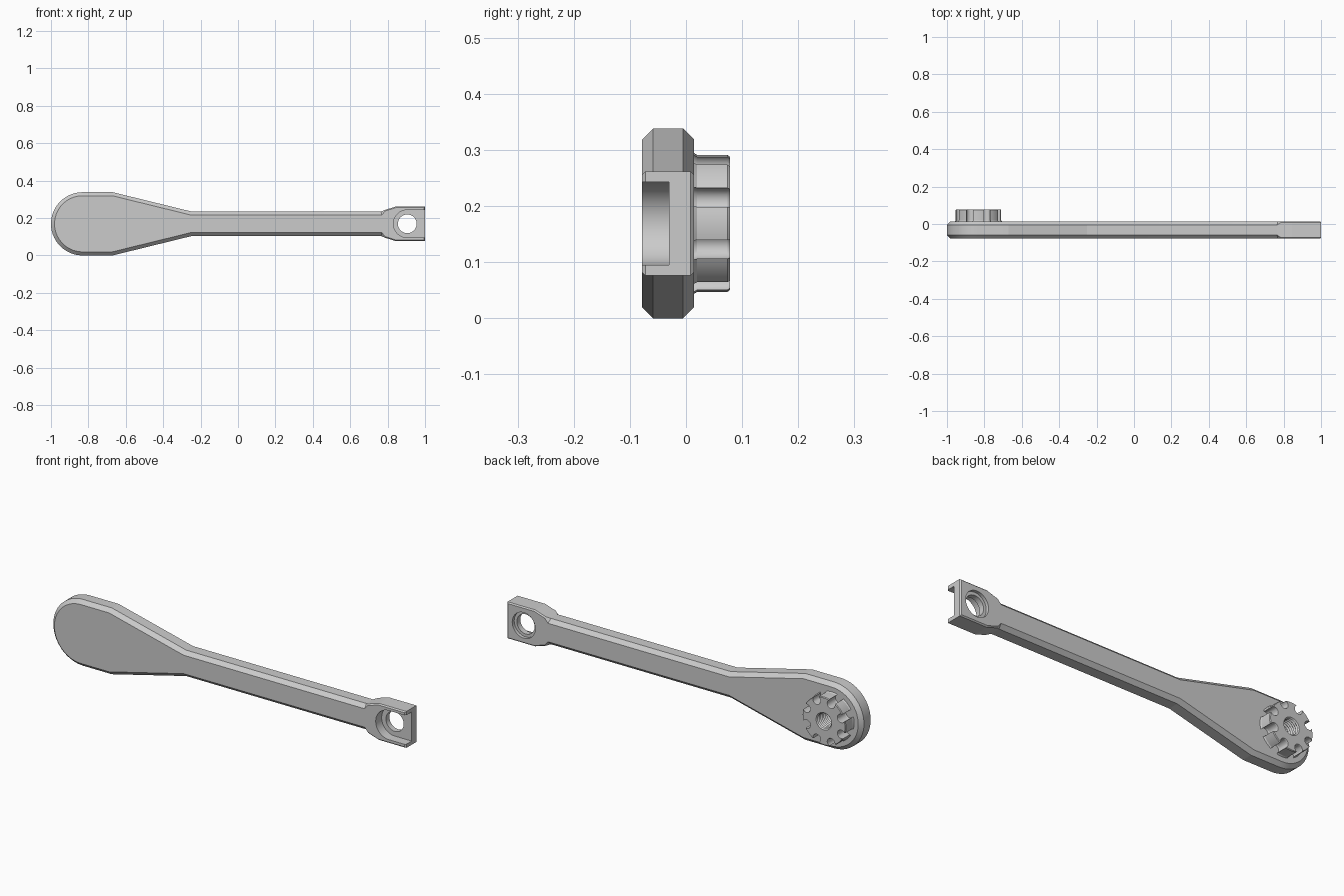
import bpy, bmesh, math
from mathutils import Vector

if "Cube" in bpy.data.objects:
    bpy.data.objects.remove(bpy.data.objects["Cube"])

ZC = 0.169          # height of the long axis
KX = -0.832         # gear centre
HX = 0.905          # eyelet centre


def loft(name, rings):
    """Skin equal-length rings of (x, y, z) points and cap both ends."""
    bm = bmesh.new()
    rows = [[bm.verts.new(p) for p in r] for r in rings]
    n = len(rows[0])
    for a, b in zip(rows, rows[1:]):
        for i in range(n):
            j = (i + 1) % n
            bm.faces.new((a[i], a[j], b[j], b[i]))
    bm.faces.new(rows[0])
    bm.faces.new(rows[-1])
    bmesh.ops.recalc_face_normals(bm, faces=bm.faces)
    me = bpy.data.meshes.new(name)
    bm.to_mesh(me)
    bm.free()
    ob = bpy.data.objects.new(name, me)
    bpy.context.collection.objects.link(ob)
    return ob


def turned(name, cx, profile, n=64):
    """Round solid along y from (y, radius) pairs."""
    return loft(name, [[(cx + r * math.cos(2 * math.pi * i / n), y,
                         ZC + r * math.sin(2 * math.pi * i / n)) for i in range(n)]
                       for y, r in profile])


def activate(ob):
    bpy.ops.object.select_all(action='DESELECT')
    ob.select_set(True)
    bpy.context.view_layer.objects.active = ob


def cut(ob, cutter):
    activate(ob)
    m = ob.modifiers.new("cut", 'BOOLEAN')
    m.operation = 'DIFFERENCE'
    m.solver = 'EXACT'
    m.object = cutter
    bpy.ops.object.modifier_apply(modifier=m.name)


def inset(pts):
    """Offset a counter-clockwise outline inward by each point's own chamfer."""
    out = []
    for i, (x, z, c) in enumerate(pts):
        p = Vector((x, z))
        d0 = (p - Vector(pts[i - 1][:2])).normalized()
        d1 = (Vector(pts[(i + 1) % len(pts)][:2]) - p).normalized()
        n0, n1 = Vector((-d0.y, d0.x)), Vector((-d1.y, d1.x))
        q = p + (n0 + n1) * (c / (1 + n0.dot(n1)))
        out.append((q.x, q.y, c))
    return out


# Arm: paddle, shaft and eyelet block in one outline (x, half height, chamfer)
upper = [(1.0, .093, .006), (.845, .093, .006), (.785, .074, .006),
         (.765, .066, .019), (-.25, .066, .019), (-.67, .169, .019)]
arc = [(-.831 + .169 * math.cos(a), .169 * math.sin(a), .019)
       for a in (math.pi * (.5 + i / 28) for i in range(29))]
outline = upper + arc + [(x, -z, c) for x, z, c in reversed(upper)]
inner = inset(outline)
Y0, Y1 = -.078, .014
arm = loft("arm", [
    [(x, Y0, ZC + z) for x, z, c in inner],
    [(x, Y0 + c, ZC + z) for x, z, c in outline],
    [(x, Y1 - c, ZC + z) for x, z, c in outline],
    [(x, Y1, ZC + z) for x, z, c in inner]])

# Gear knob: eight wide teeth with round valleys between them
R, RG, CG = .122, .022, .108
t0 = math.acos((R * R - CG * CG - RG * RG) / (2 * CG * RG))
half = math.pi / 8 - math.atan2(RG * math.sin(t0), CG + RG * math.cos(t0))
gear = []
for k in range(8):
    a = k * math.pi / 4
    for i in range(7):
        b = a - half + 2 * half * i / 6
        gear.append((R * math.cos(b), R * math.sin(b)))
    f = a + math.pi / 8
    for i in range(1, 24):
        t = -t0 - (2 * math.pi - 2 * t0) * i / 24
        u, v = CG + RG * math.cos(t), RG * math.sin(t)
        gear.append((u * math.cos(f) - v * math.sin(f), u * math.sin(f) + v * math.cos(f)))
knob = loft("gear_knob", [[(KX + x * s, y, ZC + z * s) for x, z in gear]
                          for y, s in ((.012, 1.04), (.020, 1), (.074, 1), (.078, .975))])

# Threaded bore through the knob into the paddle
bore = turned("bore_cutter", KX, [(-.03 + .006 * i, .038 if i % 2 else .044)
                                  for i in range(20)], 48)
cut(knob, bore)
cut(arm, bore)

# U-shaped pocket, open to the front and to the tip
pr = .074
u = [(HX + pr * math.cos(a), pr * math.sin(a))
     for a in (math.pi * (.5 + i / 32) for i in range(33))]
u = [(1.1, pr)] + u + [(1.1, -pr)]
pocket = loft("pocket_cutter", [[(x, y, ZC + z) for x, z in u] for y in (-.2, -.03)])
cut(arm, pocket)

# Eyelet hole with a counterbore on the back
eye = turned("eyelet_cutter", HX, [(-.1, .050), (-.002, .050), (-.002, .065), (.1, .065)])
cut(arm, eye)

for c in (bore, pocket, eye):
    bpy.data.objects.remove(c)
for ob in (arm, knob):
    activate(ob)
    bpy.ops.object.shade_smooth_by_angle(angle=math.radians(12))
